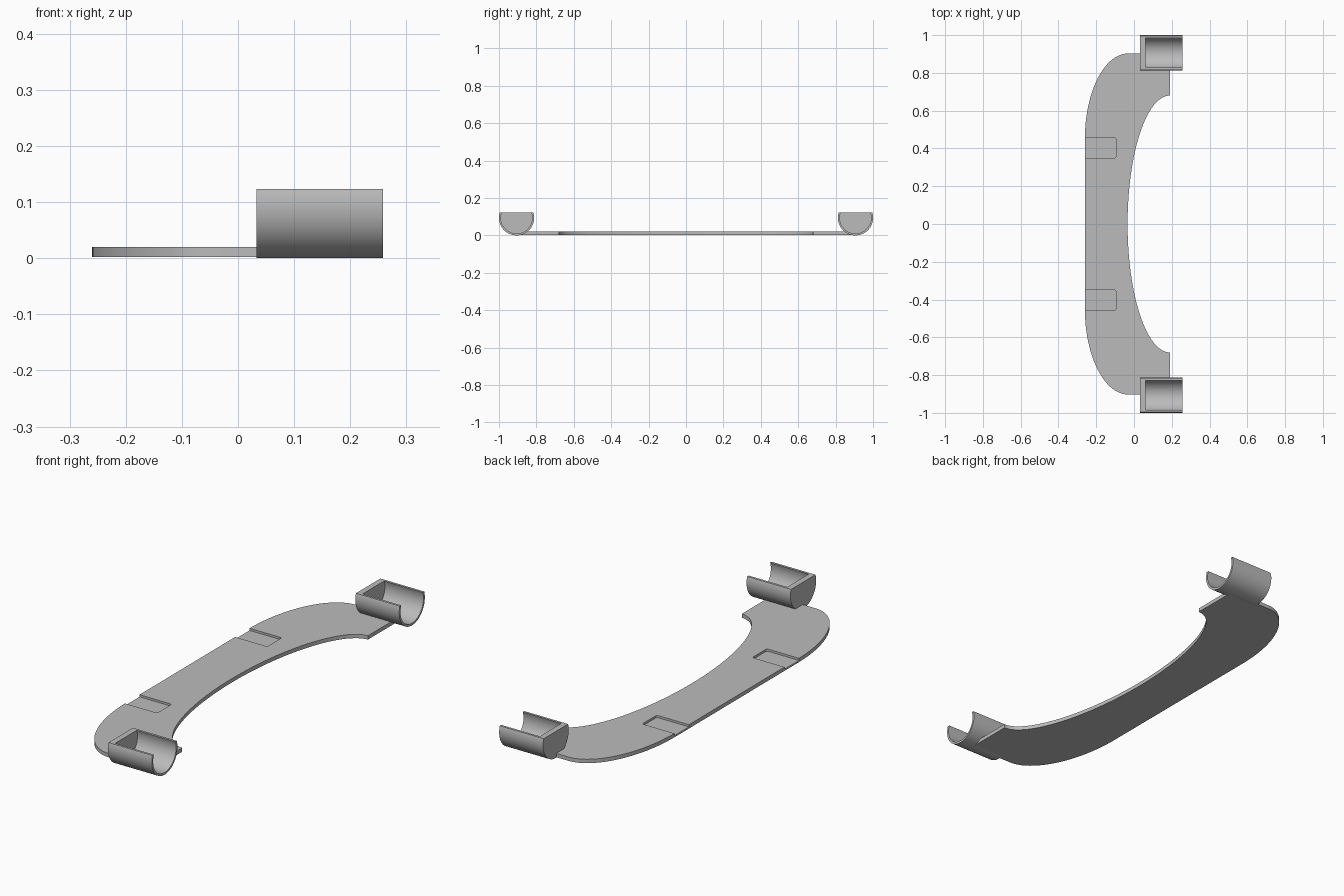
import bpy
import bmesh
from math import cos, sin, pi, asin, radians
from mathutils import Vector

cube = bpy.data.objects.get("Cube")
if cube:
    bpy.data.objects.remove(cube, do_unlink=True)

grey = bpy.data.materials.new("plain grey")
grey.use_nodes = True
grey.diffuse_color = (0.5, 0.5, 0.5, 1)
grey.node_tree.nodes["Principled BSDF"].inputs["Base Color"].default_value = (0.5, 0.5, 0.5, 1)


def arc(cx, cy, rx, ry, start, end, steps):
    """Points along an elliptical arc."""
    angles = [start + (end - start) * i / steps for i in range(steps + 1)]
    return [(cx + rx * cos(a), cy + ry * sin(a)) for a in angles]


def prism(name, outline, low, high, axis):
    """Extrude an outline along z (points are x, y) or x (points are y, z)."""
    def place(p):
        return (p[0], p[1], low) if axis == "z" else (low, p[0], p[1])
    bm = bmesh.new()
    face = bm.faces.new([bm.verts.new(place(p)) for p in outline])
    top = bmesh.ops.extrude_face_region(bm, geom=[face])["geom"]
    shift = Vector((0, 0, high - low)) if axis == "z" else Vector((high - low, 0, 0))
    bmesh.ops.translate(bm, vec=shift, verts=[v for v in top if isinstance(v, bmesh.types.BMVert)])
    bmesh.ops.recalc_face_normals(bm, faces=bm.faces)
    mesh = bpy.data.meshes.new(name)
    bm.to_mesh(mesh)
    bm.free()
    mesh.materials.append(grey)
    obj = bpy.data.objects.new(name, mesh)
    bpy.context.collection.objects.link(obj)
    return obj


def activate(obj):
    bpy.ops.object.select_all(action="DESELECT")
    obj.select_set(True)
    bpy.context.view_layer.objects.active = obj


def cut(obj, cutter):
    cutter.hide_render = True
    mod = obj.modifiers.new("cut", "BOOLEAN")
    mod.operation = "DIFFERENCE"
    mod.solver = "EXACT"
    mod.object = cutter
    activate(obj)
    bpy.ops.object.modifier_apply(modifier=mod.name)


# Curved base plate: rounded outer corners, half-ellipse scooped inner edge
outline = arc(-0.03, 0.45, 0.23, 0.453, pi, pi / 2, 24)
outline += [(0.19, 0.903)]
outline += arc(0.19, 0, 0.224, 0.68, pi / 2, 3 * pi / 2, 64)
outline += [(0.19, -0.903)]
outline += arc(-0.03, -0.45, 0.23, 0.453, 3 * pi / 2, pi, 24)
plate = prism("base_plate", outline, 0.002, 0.02, "z")

# Cradle dimensions: a cut-off round trough, closed at its inner end
radius, wall, rim = 0.094, 0.01, 0.123
centre = 1 - radius
lift = asin((rim - radius) / radius)

parts, cutters = [plate], []
for side, word in ((1, "back"), (-1, "front")):
    y = side * centre
    cradle = prism(word + "_cradle",
                   arc(y, radius, radius, radius, pi - lift, 2 * pi + lift, 48),
                   0.033, 0.258, "x")
    bore = prism(word + "_bore_cutter",
                 arc(y, radius, radius - wall, radius - wall, 0, 2 * pi, 64)[:-1],
                 0.06, 0.3, "x")
    cut(cradle, bore)
    cut(plate, bore)

    # Shallow strap recess open to the outer edge, with small rounded corners
    mid, half, r = side * 0.403, 0.053, 0.008
    shape = [(-0.3, mid - half)]
    shape += arc(-0.095 - r, mid - half + r, r, r, -pi / 2, 0, 4)
    shape += arc(-0.095 - r, mid + half - r, r, r, 0, pi / 2, 4)
    shape += [(-0.3, mid + half)]
    recess = prism(word + "_recess_cutter", shape, 0.01, 0.05, "z")
    cut(plate, recess)
    parts.append(cradle)
    cutters += [bore, recess]

for helper in cutters:
    bpy.data.objects.remove(helper, do_unlink=True)

for part in parts:
    activate(part)
    bpy.ops.object.shade_smooth_by_angle(angle=radians(30))
